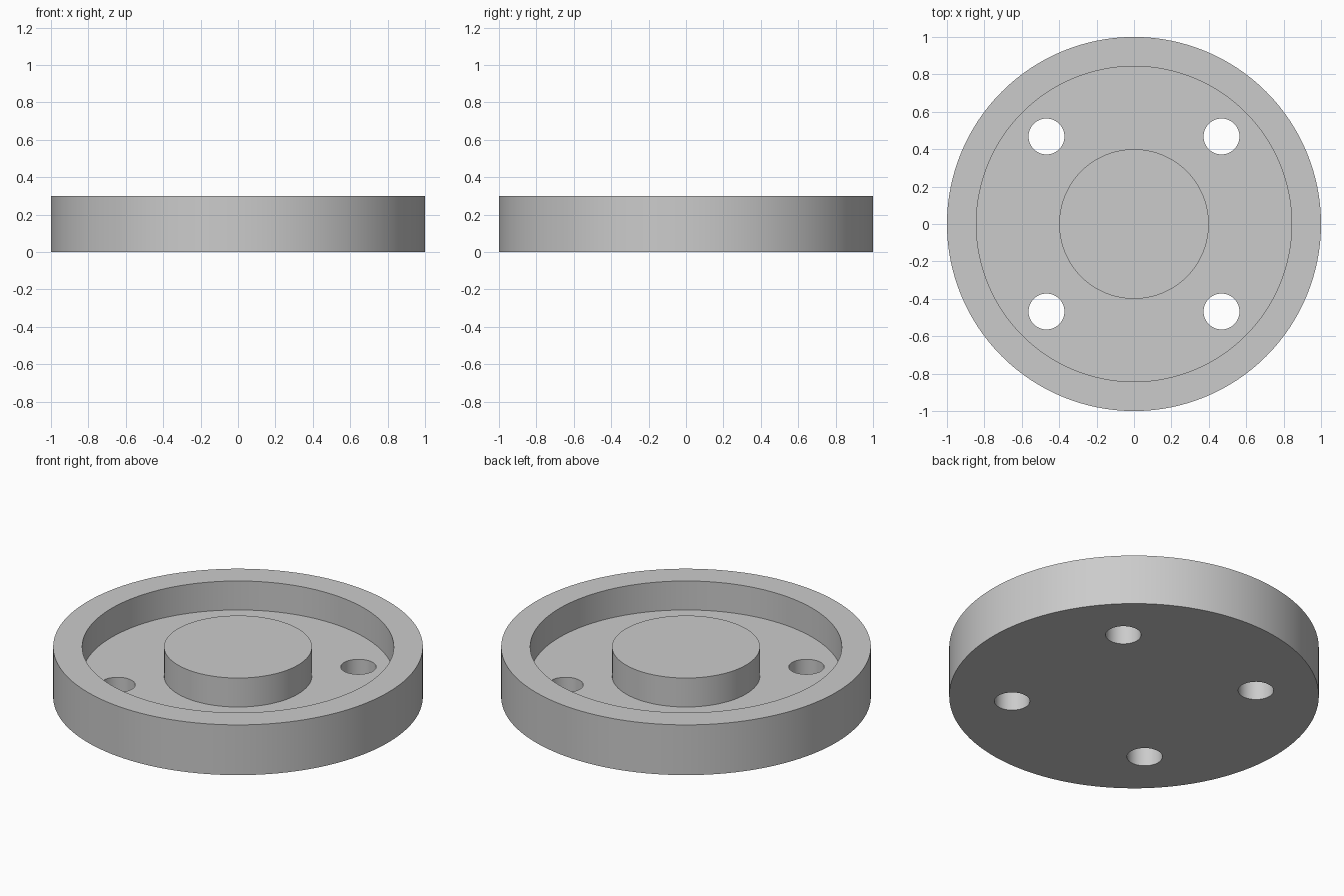
import bpy
import math

default = bpy.data.objects.get("Cube")
if default:
    bpy.data.objects.remove(default, do_unlink=True)

HEIGHT = 0.3
FLOOR = 0.127
BOLT_OFFSET = 0.468

grey = bpy.data.materials.new("plain_grey")
grey.use_nodes = True
colour = (0.6, 0.6, 0.6, 1.0)
grey.diffuse_color = colour
grey.node_tree.nodes["Principled BSDF"].inputs["Base Color"].default_value = colour


def cylinder(name, radius, bottom, top, x=0.0, y=0.0, sides=128):
    bpy.ops.mesh.primitive_cylinder_add(
        vertices=sides, radius=radius, depth=top - bottom,
        location=(x, y, (bottom + top) / 2))
    obj = bpy.context.object
    obj.name = name
    obj.data.materials.append(grey)
    return obj


def combine(target, tool, operation):
    """Apply a boolean to the target and discard the tool."""
    mod = target.modifiers.new(tool.name, 'BOOLEAN')
    mod.operation = operation
    mod.solver = 'EXACT'
    mod.object = tool
    bpy.context.view_layer.objects.active = target
    bpy.ops.object.modifier_apply(modifier=mod.name)
    bpy.data.objects.remove(tool, do_unlink=True)


# Round body with a recess that leaves the outer rim
flange = cylinder("flange_body", 1.0, 0.0, HEIGHT)
combine(flange, cylinder("recess", 0.843, FLOOR, HEIGHT + 0.1), 'DIFFERENCE')

# Solid central hub, level with the rim
combine(flange, cylinder("hub", 0.4, FLOOR / 2, HEIGHT), 'UNION')

# Four through holes on the diagonals
for sx in (-1, 1):
    for sy in (-1, 1):
        hole = cylinder("bolt_hole", 0.096, -0.1, HEIGHT + 0.1,
                        sx * BOLT_OFFSET, sy * BOLT_OFFSET, 48)
        combine(flange, hole, 'DIFFERENCE')

# Smooth walls with crisp rims
bpy.ops.object.select_all(action='DESELECT')
flange.select_set(True)
bpy.context.view_layer.objects.active = flange
bpy.ops.object.shade_smooth_by_angle(angle=math.radians(30))
